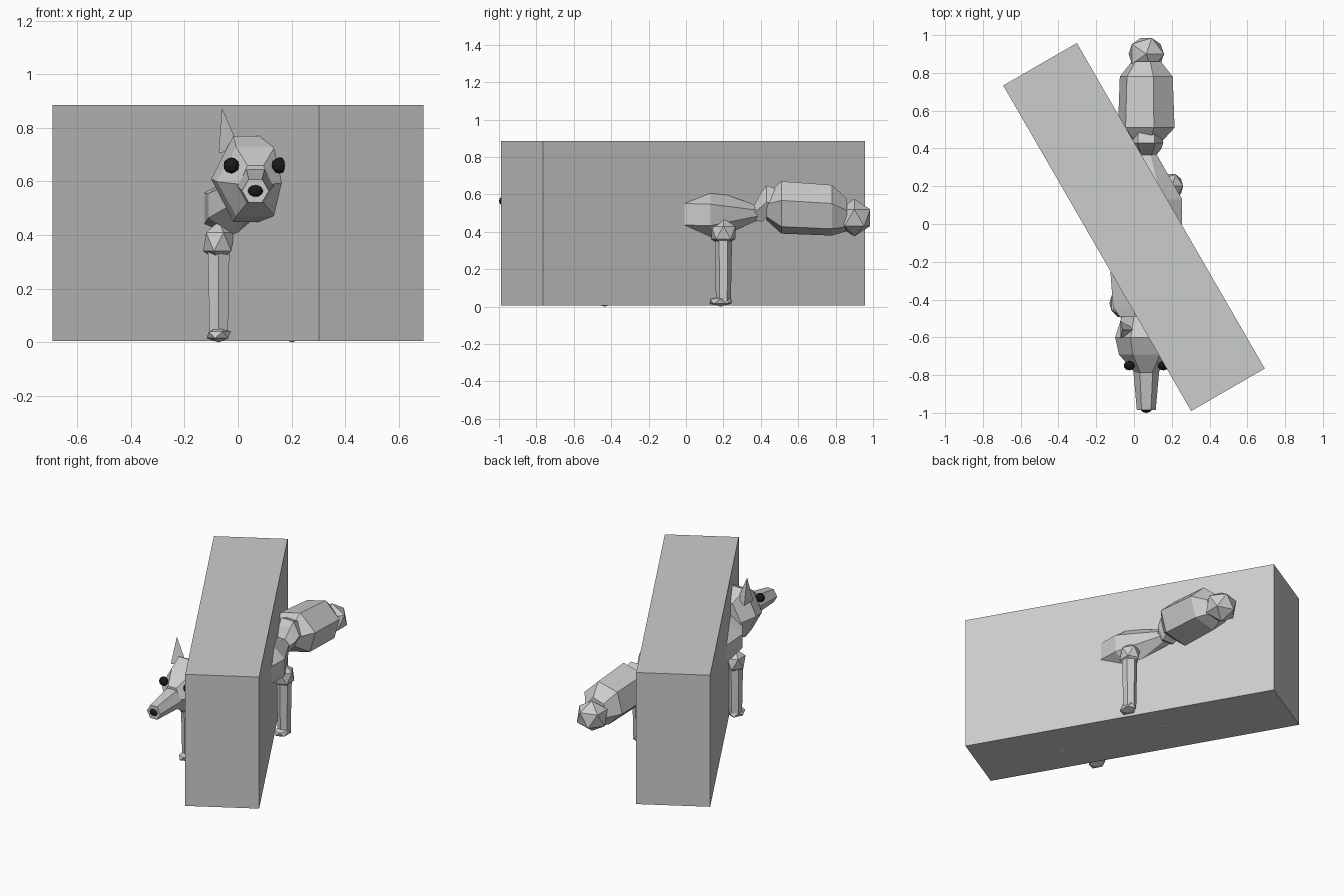
import bpy, bmesh
from math import sin, cos, pi, radians
from mathutils import Matrix, Vector

cube = bpy.data.objects.get("Cube")
if cube:
    bpy.data.objects.remove(cube)

MID = 0.065  # symmetry plane of the animal


def material(name, rgb):
    m = bpy.data.materials.new(name)
    m.use_nodes = True
    m.diffuse_color = (*rgb, 1)
    m.node_tree.nodes["Principled BSDF"].inputs["Base Color"].default_value = (*rgb, 1)
    return m


grey = material("light grey", (0.6, 0.61, 0.6))
black = material("black", (0.01, 0.01, 0.01))


def finish(name, bm, mat):
    bmesh.ops.recalc_face_normals(bm, faces=bm.faces)
    me = bpy.data.meshes.new(name)
    bm.to_mesh(me)
    bm.free()
    me.materials.append(mat)
    ob = bpy.data.objects.new(name, me)
    bpy.context.collection.objects.link(ob)
    return ob


def loft(name, rings, sides, phase=0.0, mat=grey):
    """Rings are (y, centre z, x radius, z radius) along the animal's length."""
    bm = bmesh.new()
    loops = []
    for y, z, rx, rz in rings:
        angles = [2 * pi * i / sides + radians(phase) for i in range(sides)]
        loops.append([bm.verts.new((MID + rx * cos(a), y, z + rz * sin(a))) for a in angles])
    for a, b in zip(loops, loops[1:]):
        for i in range(sides):
            j = (i + 1) % sides
            bm.faces.new((a[i], a[j], b[j], b[i]))
    bm.faces.new(loops[0])
    bm.faces.new(loops[-1])
    return finish(name, bm, mat)


def ball(name, pos, radii, mat=grey, detail=1):
    bm = bmesh.new()
    bmesh.ops.create_icosphere(bm, subdivisions=detail, radius=1,
                               matrix=Matrix.Translation(pos) @ Matrix.Diagonal((*radii, 1)))
    return finish(name, bm, mat)


def cone(name, base, tip, r1, r2, sides):
    base, tip = Vector(base), Vector(tip)
    axis = tip - base
    bm = bmesh.new()
    bmesh.ops.create_cone(bm, cap_ends=True, segments=sides, radius1=r1, radius2=r2,
                          depth=axis.length,
                          matrix=Matrix.Translation((base + tip) / 2)
                          @ axis.to_track_quat('Z', 'Y').to_matrix().to_4x4())
    return finish(name, bm, grey)


# Large slab turned across the animal
bm = bmesh.new()
bmesh.ops.create_cube(bm, size=1, matrix=Matrix.Translation((0, -0.016, 0.445))
                      @ Matrix.Rotation(radians(30), 4, 'Z')
                      @ Matrix.Diagonal((0.45, 1.99, 0.88, 1)))
finish("slab", bm, grey)

# Torso with neck at the front and tapered rump at the back
loft("torso", [(-0.56, 0.55, 0.1, 0.1), (-0.44, 0.51, 0.19, 0.12), (-0.25, 0.5, 0.206, 0.15),
               (0.13, 0.49, 0.206, 0.15), (0.4, 0.5, 0.04, 0.035)], 8, 22.5)

# Head, snout and nose
loft("head", [(-0.49, 0.6, 0.13, 0.13), (-0.6, 0.61, 0.165, 0.185),
              (-0.69, 0.6, 0.145, 0.15), (-0.79, 0.59, 0.06, 0.08)], 6)
loft("snout", [(-0.76, 0.585, 0.07, 0.075), (-0.985, 0.565, 0.05, 0.05)], 6)
ball("nose", (MID, -0.98, 0.565), (0.03, 0.02, 0.023), black, 2)

# Tail: stalk collar, bushy body and tip
loft("tail_base", [(0.36, 0.5, 0.05, 0.04), (0.4, 0.53, 0.08, 0.09),
                   (0.43, 0.56, 0.09, 0.1), (0.52, 0.53, 0.08, 0.1)], 6)
loft("tail", [(0.43, 0.53, 0.08, 0.07), (0.51, 0.53, 0.155, 0.145),
              (0.78, 0.515, 0.145, 0.14), (0.86, 0.49, 0.08, 0.09)], 6, 15)
ball("tail_tip", (MID, 0.9, 0.475), (0.105, 0.1, 0.1))

# Paired parts
for side, s in (("left", 1), ("right", -1)):
    ball(side + "_eye", (MID + s * 0.09, -0.75, 0.66), (0.03, 0.025, 0.03), black, 2)
    cone(side + "_ear", (MID + s * 0.11, -0.56, 0.71), (MID + s * 0.125, -0.56, 0.875),
         0.055, 0, 3)
    for place, y, z in (("front", -0.42, 0.375), ("hind", 0.2, 0.395)):
        x = MID + s * 0.137
        ball(f"{place}_{side}_joint", (x, y, z), (0.065, 0.075, 0.077))
        cone(f"{place}_{side}_leg", (x, y, 0.03), (x, y, z), 0.04, 0.047, 6)
        ball(f"{place}_{side}_foot", (x, y - 0.015, 0.028), (0.05, 0.068, 0.028))
